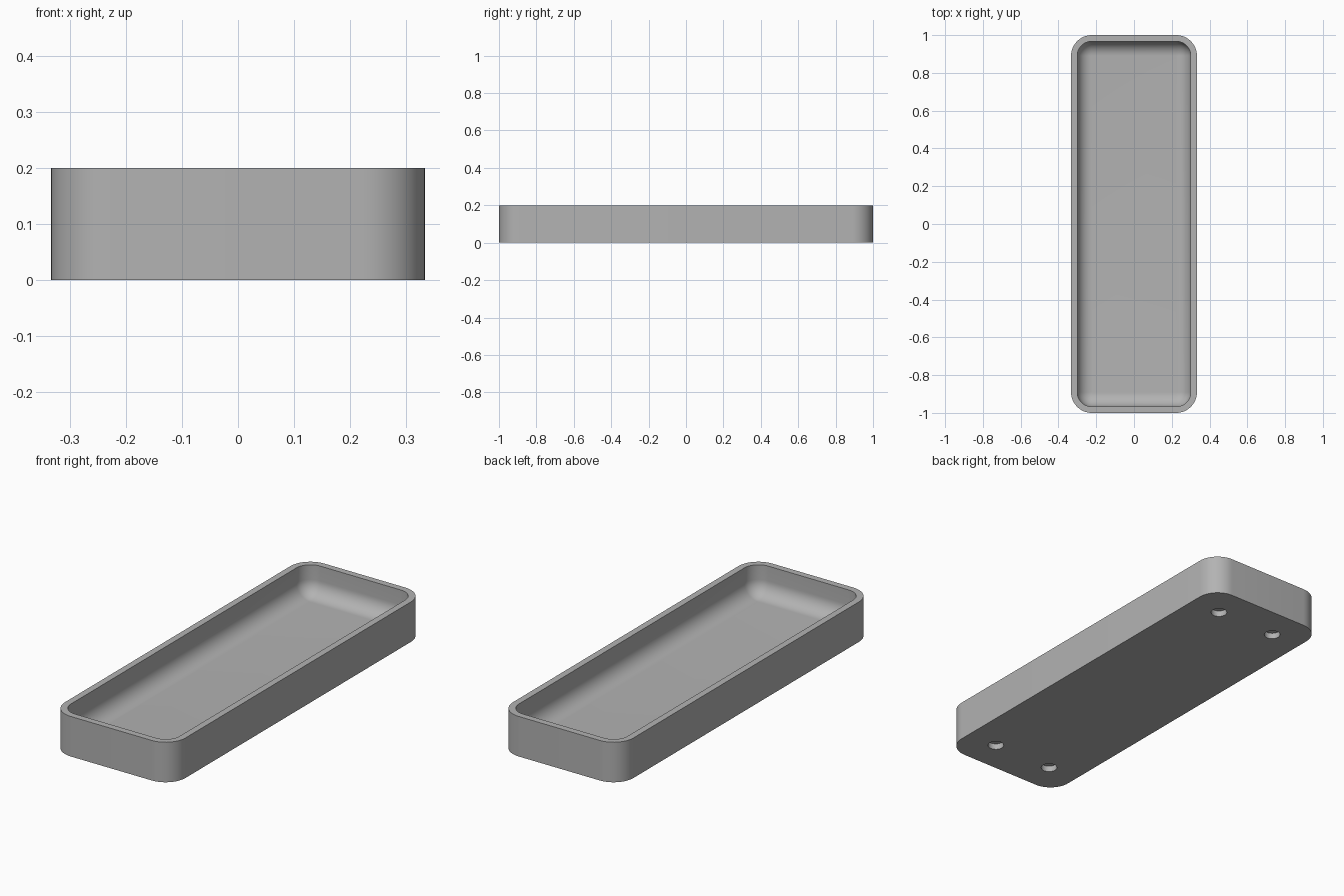
import bpy
import bmesh
from math import radians, sin, cos, pi

if "Cube" in bpy.data.objects:
    bpy.data.objects.remove(bpy.data.objects["Cube"])

HALF_X, HALF_Y, HEIGHT = 1 / 3, 1.0, 0.2
CORNER, WALL, FLOOR = 0.11, 0.033, 0.05
FILLET = 0.076
STEPS = 12

grey = bpy.data.materials.new("light grey")
grey.use_nodes = True
colour = (0.45, 0.45, 0.45, 1)
grey.diffuse_color = colour
grey.node_tree.nodes["Principled BSDF"].inputs["Base Color"].default_value = colour


def ring(bm, inset, z):
    """Rounded rectangle of vertices, inset from the outer outline."""
    radius = CORNER - inset
    centres = [(1, 1), (-1, 1), (-1, -1), (1, -1)]
    verts = []
    for quarter, (sx, sy) in enumerate(centres):
        for i in range(STEPS + 1):
            a = (quarter + i / STEPS) * pi / 2
            verts.append(bm.verts.new((sx * (HALF_X - CORNER) + radius * cos(a),
                                       sy * (HALF_Y - CORNER) + radius * sin(a), z)))
    return verts


def finish(bm, name):
    bmesh.ops.recalc_face_normals(bm, faces=bm.faces)
    mesh = bpy.data.meshes.new(name)
    bm.to_mesh(mesh)
    bm.free()
    obj = bpy.data.objects.new(name, mesh)
    mesh.materials.append(grey)
    bpy.context.collection.objects.link(obj)
    return obj


# Tray: outer wall, flat rim, inner wall, rounded inner bottom edge
profile = [(0, 0), (0, HEIGHT), (WALL, HEIGHT)]
for i in range(STEPS + 1):
    a = i / STEPS * pi / 2
    profile.append((WALL + FILLET * (1 - cos(a)), FLOOR + FILLET * (1 - sin(a))))

bm = bmesh.new()
rings = [ring(bm, inset, z) for inset, z in profile]
for low, high in zip(rings, rings[1:]):
    for i in range(len(low)):
        j = (i + 1) % len(low)
        bm.faces.new((low[i], low[j], high[j], high[i]))
bm.faces.new(rings[0])
bm.faces.new(rings[-1])
tray = finish(bm, "tray")

# Four shallow round sockets in the underside
bm = bmesh.new()
for sx in (-1, 1):
    for sy in (-1, 1):
        made = bmesh.ops.create_cone(bm, cap_ends=True, segments=32, radius1=0.038,
                                     radius2=0.038, depth=0.06)
        bmesh.ops.translate(bm, verts=made["verts"], vec=(sx / 6, sy * 5 / 6, 0))
cutter = finish(bm, "socket_cutter")
cutter.hide_render = True

cut = tray.modifiers.new("sockets", "BOOLEAN")
cut.operation = "DIFFERENCE"
cut.solver = "EXACT"
cut.object = cutter

bpy.ops.object.select_all(action="DESELECT")
tray.select_set(True)
bpy.context.view_layer.objects.active = tray
bpy.ops.object.modifier_apply(modifier=cut.name)
bpy.data.objects.remove(cutter)
bpy.ops.object.shade_smooth_by_angle(angle=radians(30))
